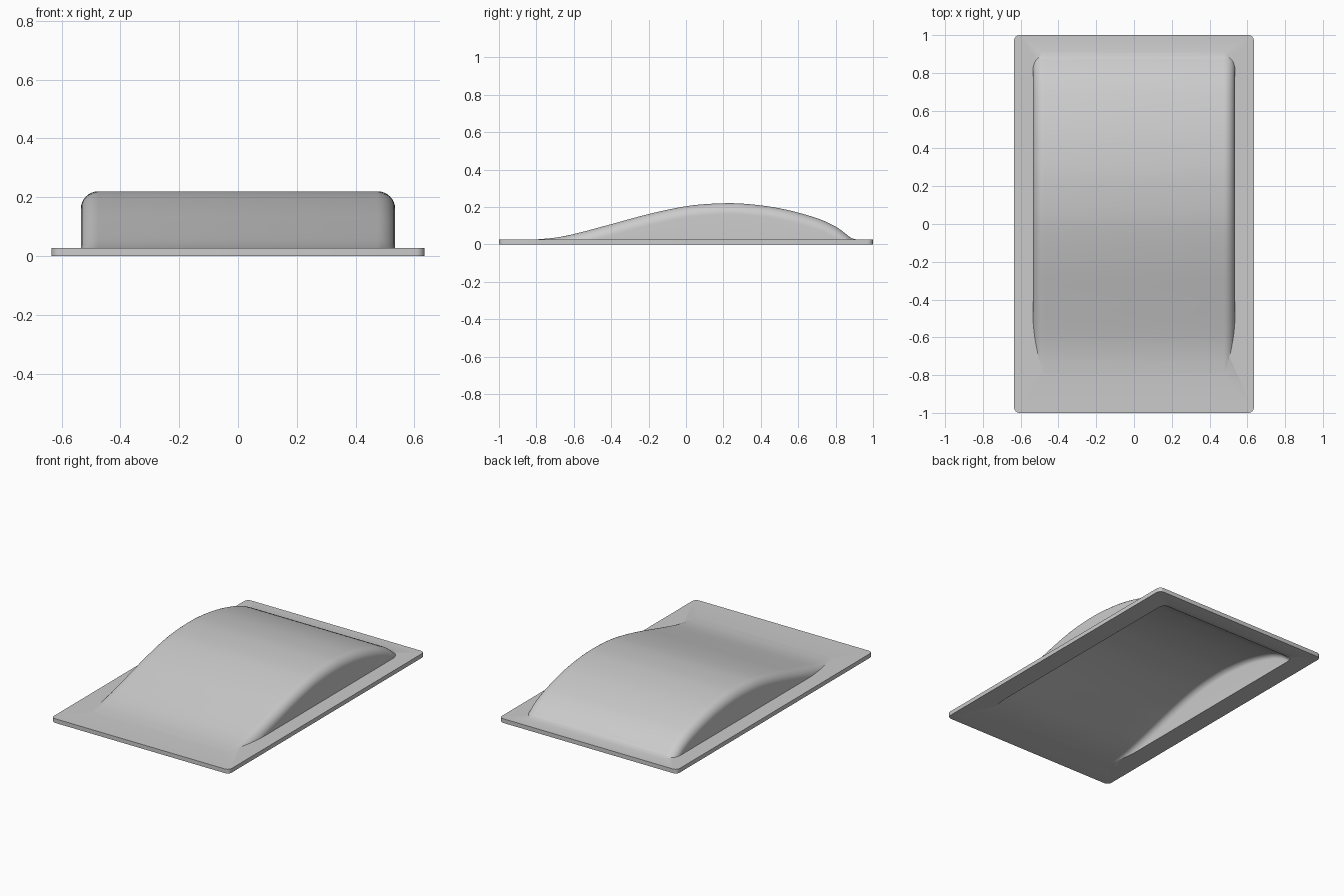
import bpy, bmesh, math
from mathutils import Vector
from mathutils.geometry import interpolate_bezier

if "Cube" in bpy.data.objects:
    bpy.data.objects.remove(bpy.data.objects["Cube"])

THICK = 0.027      # sheet thickness
HALF_W = 0.535     # half width of the raised hump
FILLET = 0.06      # rounding of the hump's long top edges

grey = bpy.data.materials.new("light grey")
grey.use_nodes = True
grey.diffuse_color = (0.6, 0.6, 0.6, 1)
grey.node_tree.nodes["Principled BSDF"].inputs["Base Color"].default_value = (0.6, 0.6, 0.6, 1)


def finish(bm, name):
    bmesh.ops.recalc_face_normals(bm, faces=bm.faces)
    mesh = bpy.data.meshes.new(name)
    bm.to_mesh(mesh)
    bm.free()
    mesh.materials.append(grey)
    obj = bpy.data.objects.new(name, mesh)
    bpy.context.collection.objects.link(obj)
    return obj


def spine(points, steps=6):
    """Smooth (y, z) path through the points, with a normal at each sample."""
    pts = [Vector(p) for p in points]
    last = len(pts) - 1
    tan = [(pts[min(i + 1, last)] - pts[max(i - 1, 0)]).normalized() for i in range(last + 1)]
    path = []
    for i in range(last):
        a, b = pts[i], pts[i + 1]
        k = (b - a).length / 3
        seg = interpolate_bezier(a, a + tan[i] * k, b - tan[i + 1] * k, b, steps + 1)
        path += [Vector(p[:2]) for p in (seg if i == last - 1 else seg[:-1])]
    out = []
    for i, p in enumerate(path):
        t = (path[min(i + 1, len(path) - 1)] - path[max(i - 1, 0)]).normalized()
        out.append((p, Vector((-t.y, t.x))))
    return out


def loft(name, path, half_w, radius, base):
    """Solid whose round-shouldered cross-section follows the path's height."""
    bm = bmesh.new()
    rings = []
    for y, top in path:
        start = math.asin(max(0.0, 1 - (top - base) / radius))
        side = []
        for i in range(9):
            a = start + (math.pi / 2 - start) * i / 8
            side.append((half_w - radius + radius * math.cos(a), top - radius + radius * math.sin(a)))
        side.insert(0, (side[0][0], base - 0.004))
        section = side + [(-x, z) for x, z in reversed(side)]
        rings.append([bm.verts.new((x, y, z)) for x, z in section])
    for r0, r1 in zip(rings, rings[1:]):
        for i in range(len(r0)):
            j = (i + 1) % len(r0)
            bm.faces.new((r0[i], r0[j], r1[j], r1[i]))
    bm.faces.new(rings[0])
    bm.faces.new(rings[-1])
    return finish(bm, name)


def combine(obj, tool, operation):
    mod = obj.modifiers.new(operation, 'BOOLEAN')
    mod.operation = operation
    mod.solver = 'EXACT'
    mod.object = tool
    bpy.context.view_layer.objects.active = obj
    bpy.ops.object.modifier_apply(modifier=mod.name)
    bpy.data.objects.remove(tool)


# Flat base plate with rounded corners
bm = bmesh.new()
bmesh.ops.create_cube(bm, size=1)
for v in bm.verts:
    v.co = (v.co.x * 1.27, v.co.y * 2, (v.co.z + 0.5) * THICK)
upright = [e for e in bm.edges if abs(e.verts[0].co.z - e.verts[1].co.z) > 0.01]
bmesh.ops.bevel(bm, geom=upright, offset=0.03, segments=6, affect='EDGES', profile=0.5)
panel = finish(bm, "domed_panel")

# Raised hump: long gentle front slope, steep rear
profile = spine([(-0.86, 0.022), (-0.8, 0.0265), (-0.7, 0.036), (-0.6, 0.055), (-0.4, 0.108),
                 (-0.2, 0.162), (0, 0.204), (0.15, 0.218), (0.3, 0.218), (0.5, 0.193),
                 (0.7, 0.14), (0.8, 0.095), (0.855, 0.056), (0.88, 0.036), (0.905, 0.028),
                 (0.93, 0.022)])
hump = loft("hump", [tuple(p) for p, n in profile], HALF_W, FILLET, 0.012)
combine(panel, hump, 'UNION')

# Hollow underside at constant sheet thickness
inner = [tuple(p - n * THICK) for p, n in profile]
hollow = loft("hollow_cutter", inner, HALF_W - THICK, FILLET - THICK, -0.08)
hollow.hide_render = True
combine(panel, hollow, 'DIFFERENCE')

# Smooth curved surfaces, crisp plate edges
bpy.ops.object.select_all(action='DESELECT')
panel.select_set(True)
bpy.context.view_layer.objects.active = panel
bpy.ops.object.shade_smooth_by_angle(angle=math.radians(30))
